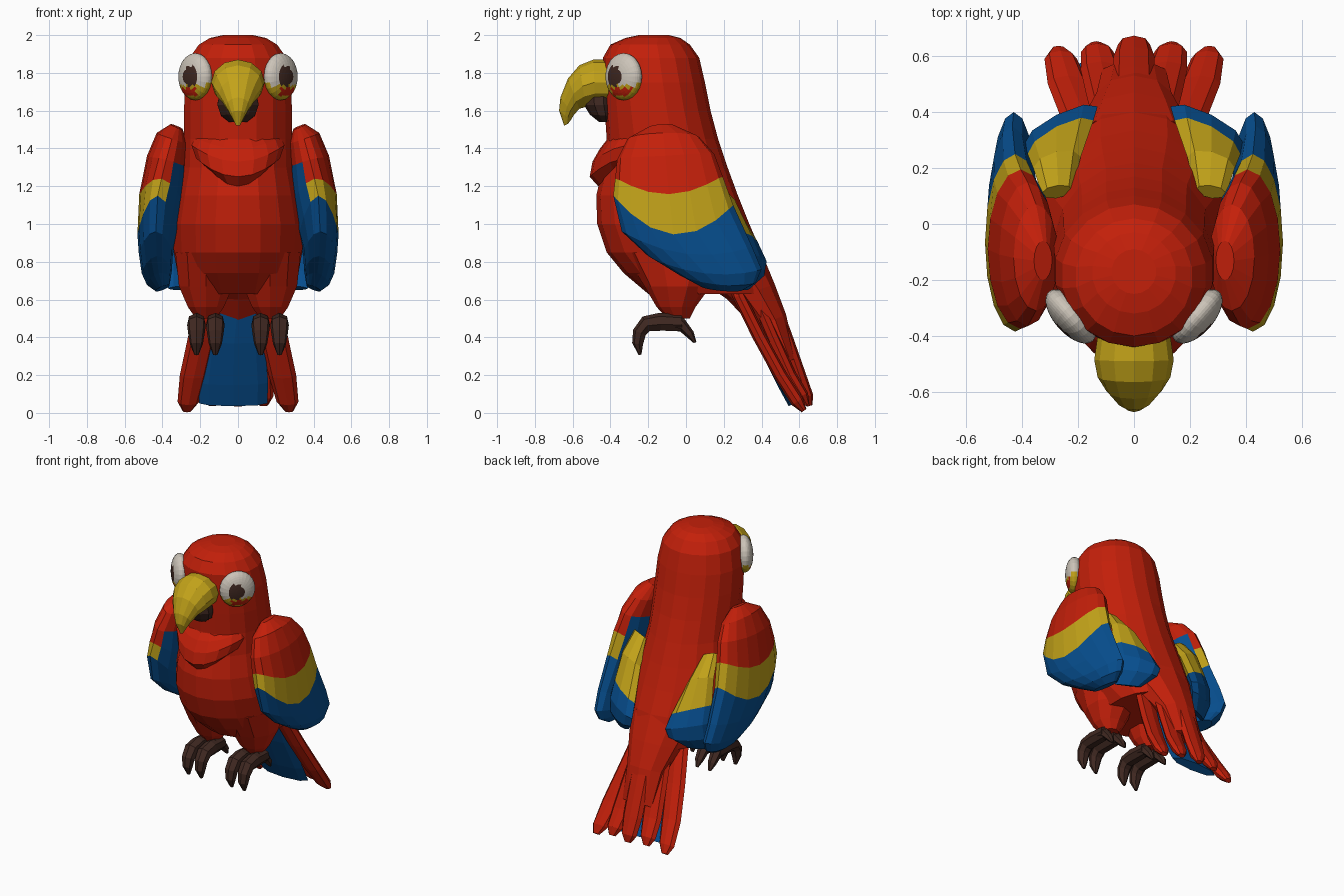
import bpy, bmesh, math
from mathutils import Vector, Matrix

COLOURS = {
    "red": (0.55, 0.014, 0.003), "yellow": (0.55, 0.37, 0.01),
    "blue": (0.002, 0.078, 0.28), "brown": (0.05, 0.021, 0.015),
    "white": (0.60, 0.55, 0.48),
}
RED, YELLOW, BLUE, BROWN, WHITE = range(5)
MATS = []
for key, rgb in COLOURS.items():
    m = bpy.data.materials.new(key)
    m.diffuse_color = (*rgb, 1)
    MATS.append(m)


def finish(name, bm):
    bmesh.ops.recalc_face_normals(bm, faces=bm.faces)
    me = bpy.data.meshes.new(name)
    bm.to_mesh(me)
    bm.free()
    for m in MATS:
        me.materials.append(m)
    ob = bpy.data.objects.new(name, me)
    bpy.context.collection.objects.link(ob)
    return ob


def loft(name, rings, n, colour, rule=None):
    """Skin elliptical rings (end A, end B, half thickness, sag); colour is one index or one per band."""
    bm = bmesh.new()
    rings = [(Vector(a), Vector(b), w, s) for a, b, w, s in rings]
    mids = [(r[0] + r[1]) / 2 for r in rings]
    loops = []
    for i, (a, b, w, sag) in enumerate(rings):
        travel = mids[min(i + 1, len(mids) - 1)] - mids[max(i - 1, 0)]
        side = (b - a).cross(travel).normalized()
        loop = []
        for k in range(n):
            t = 2 * math.pi * k / n
            p = mids[i] + (a - b) / 2 * math.cos(t) + side * w * math.sin(t)
            p.z -= sag * math.sin(t) ** 2
            loop.append(bm.verts.new(p))
        loops.append(loop)
    bands = colour if isinstance(colour, list) else [colour] * (len(rings) - 1)
    for i in range(len(loops) - 1):
        for k in range(n):
            j = (k + 1) % n
            f = bm.faces.new((loops[i][k], loops[i][j], loops[i + 1][j], loops[i + 1][k]))
            f.material_index = bands[i]
    bm.faces.new(loops[0]).material_index = bands[0]
    bm.faces.new(loops[-1]).material_index = bands[-1]
    bmesh.ops.recalc_face_normals(bm, faces=bm.faces)
    if rule:
        for f in bm.faces:
            f.material_index = rule(f)
    return finish(name, bm)


def yz(x, *rows):
    """Rings in the side plane: (front y, z, back y, z, half width, sag)."""
    return [((x, r[0], r[1]), (x, r[2], r[3]), r[4], r[5] if len(r) > 5 else 0) for r in rows]


# Head and torso
body = [(2.0, -.25, -.09, .08), (1.985, -.32, -.03, .15), (1.95, -.40, .02, .21),
        (1.88, -.44, .07, .26), (1.75, -.44, .10, .285), (1.6, -.43, .13, .29),
        (1.45, -.42, .17, .29), (1.3, -.44, .22, .295), (1.15, -.475, .275, .325),
        (1.0, -.47, .335, .35), (.85, -.42, .40, .345), (.74, -.33, .43, .325), (.63, -.2, .45, .26)]
loft("body", yz(0, *[(f, z, b, z, w) for z, f, b, w in body]), 18, RED)

# Feather bib on the chest, lower edge curving up at the sides
loft("bib", yz(0, (-.40, 1.47, -.05, 1.47, .17, -.02), (-.455, 1.40, -.05, 1.40, .23, -.06),
               (-.495, 1.33, -.05, 1.33, .25, -.09), (-.51, 1.25, -.08, 1.25, .225, -.10),
               (-.465, 1.20, -.1, 1.20, .16, -.10)), 18, RED)

# Beak, upper and lower
loft("upper_beak", yz(0, (-.40, 1.87, -.40, 1.63, .13), (-.49, 1.87, -.48, 1.63, .142),
                      (-.565, 1.84, -.53, 1.62, .13), (-.625, 1.77, -.565, 1.61, .10),
                      (-.665, 1.67, -.595, 1.575, .062), (-.672, 1.60, -.61, 1.55, .038),
                      (-.645, 1.52, -.625, 1.53, .012)), 12, YELLOW)
loft("lower_beak", yz(0, (-.55, 1.69, -.38, 1.72, .10), (-.54, 1.63, -.38, 1.63, .115),
                      (-.51, 1.58, -.38, 1.57, .095), (-.46, 1.54, -.40, 1.54, .05)), 10, BROWN)

# Tail: red root, blue underside, five red feathers
loft("tail_root", yz(0, (.05, .72, .40, .85, .24), (.22, .60, .47, .68, .19),
                     (.36, .45, .53, .52, .14), (.50, .25, .58, .29, .12)), 10, RED)
loft("tail_underside", [((x - w, y, z), (x + w, y, z), .03, 0) for x, w, y, z in
                        [(0, .14, .32, .57), (-.02, .16, .40, .38), (-.025, .185, .51, .16),
                         (-.025, .18, .57, .05)]], 8, BLUE)
for i in range(-2, 3):
    out = abs(i) / 2
    rows = [(.05, .30, .95, .06), (.14, .45, .62, .075), (.19, .53, .40, .075),
            (.235, .60, .20, .073), (.262, .64, .06, .058), (.27, .655, .012, .025)]
    rings = []
    for k, (x, y, z, w) in enumerate(rows):
        y -= out * (.10, .17, .14, .10, .05, .03)[k]
        z += (.025, .03, 0)[abs(i)] * (k > 3)
        rings.append(((x * i / 2 - w, y, z), (x * i / 2 + w, y, z), .035 if k < 5 else .015, 0))
    loft("tail_feather", rings, 8, RED)

for s in (-1, 1):
    # Folded wing: red shoulder, yellow band, blue tip and blue inside
    def wing_rule(f, s=s):
        c = f.calc_center_median()
        return BLUE if f.normal.x * s < -.6 and c.z < 1.3 else f.material_index
    rows = [(.325, -.20, 1.51, -.06, 1.52, .035, 0), (.35, -.31, 1.45, .07, 1.46, .085, 0),
            (.38, -.365, 1.34, .15, 1.37, .105, .02), (.405, -.375, 1.24, .195, 1.25, .12, .11),
            (.425, -.385, 1.15, .25, 1.10, .108, .19), (.435, -.34, .96, .35, .88, .09, .08),
            (.43, -.20, .83, .40, .76, .08, .05), (.42, -.05, .74, .37, .69, .065, .02),
            (.40, .08, .67, .30, .65, .04, 0)]
    rings = [r for row in rows for r in yz(s * row[0], row[1:])]
    loft("wing", rings, 16, [RED] * 3 + [YELLOW] + [BLUE] * 4, wing_rule)

    # Inner wing panel lying on the back
    panel = [((.22, .12, 1.22), (.33, .11, 1.26), .03), ((.19, .24, 1.08), (.36, .20, 1.13), .045),
             ((.145, .37, .88), (.38, .25, .96), .045), ((.13, .42, .79), (.39, .29, .85), .04),
             ((.15, .41, .73), (.39, .28, .75), .04), ((.22, .33, .66), (.37, .25, .66), .025)]
    loft("wing_panel", [((s * a[0], *a[1:]), (s * b[0], *b[1:]), w, 0) for a, b, w in panel],
         8, [YELLOW] * 2 + [BLUE] * 3)

    # Thigh
    loft("thigh", yz(s * .17, (-.33, .85, .25, .85, .17), (-.22, .67, .13, .67, .15),
                     (-.155, .56, .05, .56, .10), (-.10, .50, .02, .50, .055)), 10, RED)

    # Foot: two front toes curling down, two hind toes
    for dx in (-.05, .05):
        x = s * .17 + dx
        loft("front_toe", yz(x, (-.02, .52, -.02, .43, .045), (-.14, .53, -.13, .43, .05),
                             (-.23, .51, -.19, .43, .05), (-.28, .44, -.21, .41, .045),
                             (-.285, .37, -.225, .36, .035), (-.25, .305, -.235, .31, .012)), 7, BROWN)
        loft("hind_toe", yz(x, (-.10, .53, -.10, .44, .045), (-.01, .50, -.03, .43, .04),
                            (.04, .43, .005, .40, .03), (.055, .375, .04, .37, .01)), 6, BROWN)

    # Eye patch: dome with dark eye, pale ring, yellow lower edge and small red patch
    bm = bmesh.new()
    bmesh.ops.create_uvsphere(bm, u_segments=24, v_segments=20, radius=1)
    for f in bm.faces:
        c = f.calc_center_median()
        if (c.x + .15) ** 2 + (c.y - .02) ** 2 < .19 and c.z > 0:
            f.material_index = BROWN
        elif c.y < -.48 and c.y > -.78 and c.z > .4 and c.x > -.45:
            f.material_index = RED
        elif c.y < -.36:
            f.material_index = YELLOW
        else:
            f.material_index = WHITE
    t, up, nrm = Vector((.66 * s, .75, 0)), Vector((0, 0, 1)), Vector((.75 * s, -.66, 0))
    mat = Matrix((t * .118, up * .125, nrm * .06)).transposed().to_4x4()
    mat.translation = (s * .226, -.33, 1.78)
    bmesh.ops.transform(bm, matrix=mat, verts=bm.verts)
    finish("eye_patch", bm)
